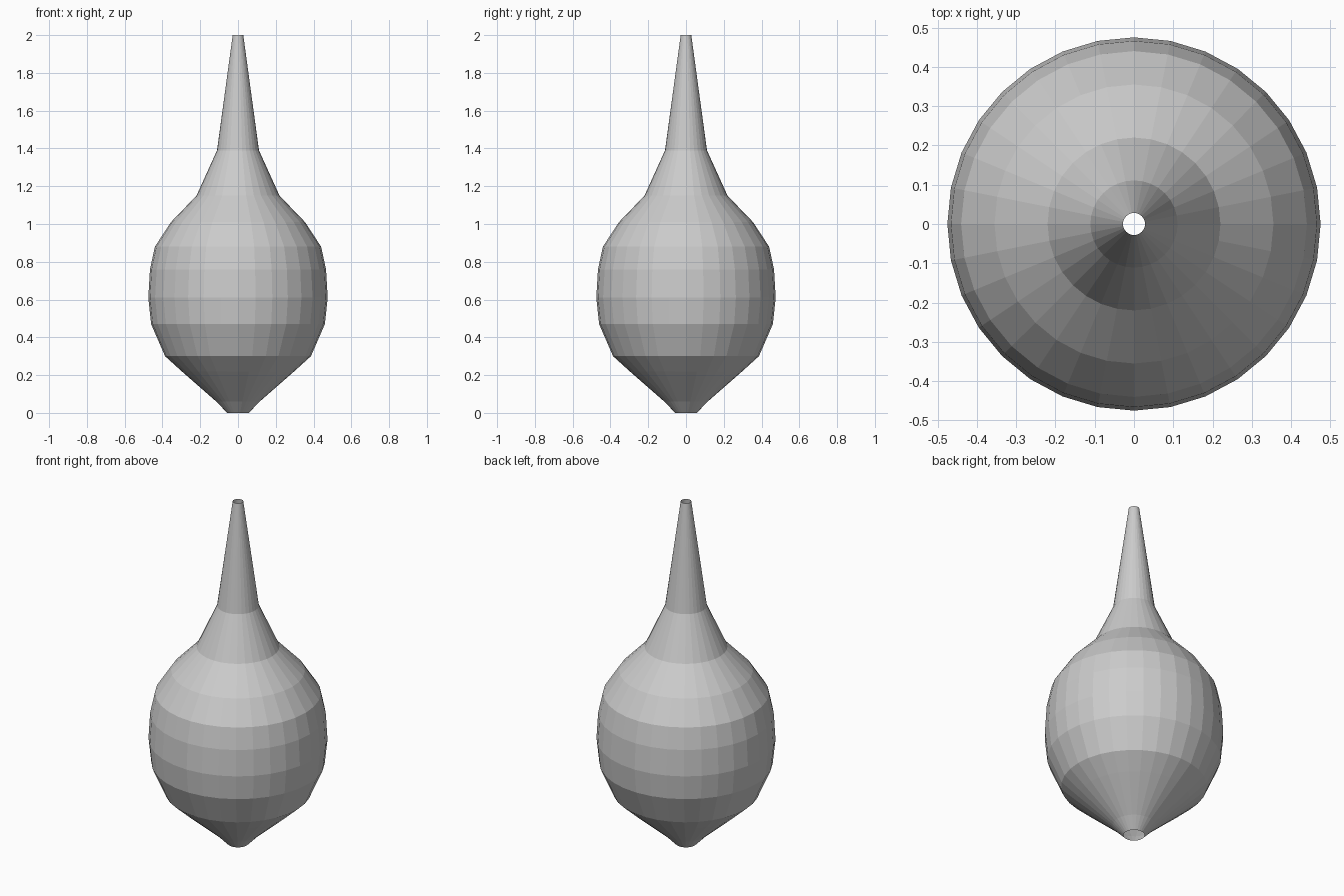
import bpy, bmesh
from math import cos, sin, tau

if "Cube" in bpy.data.objects:
    bpy.data.objects.remove(bpy.data.objects["Cube"])

SIDES = 32
# Profile from the base opening up to the neck tip: (radius, height)
PROFILE = [(0.057, 0.0), (0.115, 0.06), (0.298, 0.22), (0.386, 0.30),
           (0.46, 0.47), (0.475, 0.61), (0.466, 0.76), (0.44, 0.88),
           (0.355, 1.01), (0.22, 1.15), (0.111, 1.39), (0.028, 2.0)]


def lathe(name, profile, sides):
    bm = bmesh.new()
    rings = [[bm.verts.new((r * cos(tau * i / sides), r * sin(tau * i / sides), z))
              for i in range(sides)] for r, z in profile]
    for low, high in zip(rings, rings[1:]):
        for i in range(sides):
            j = (i + 1) % sides
            bm.faces.new((low[i], low[j], high[j], high[i]))
    mesh = bpy.data.meshes.new(name)
    bm.to_mesh(mesh)
    bm.free()
    obj = bpy.data.objects.new(name, mesh)
    bpy.context.collection.objects.link(obj)
    return obj


# Hollow bulb with a long neck, open at both ends
lathe("bulb_with_neck", PROFILE, SIDES)
